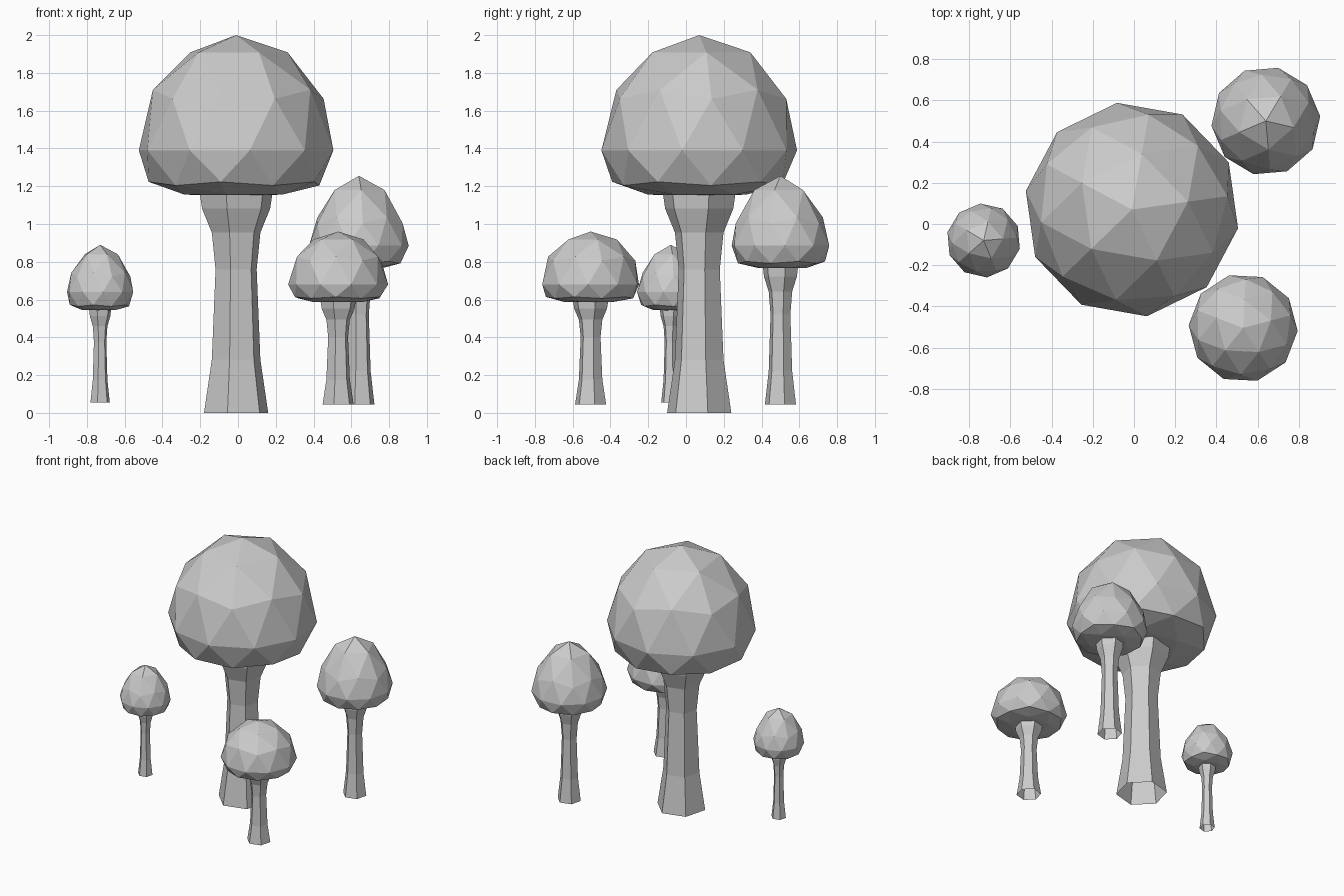
import bpy, bmesh
from math import sin, cos, radians
from mathutils import Matrix

if "Cube" in bpy.data.objects:
    bpy.data.objects.remove(bpy.data.objects["Cube"], do_unlink=True)

# Single stone grey for every part
grey = bpy.data.materials.new("stone_grey")
grey.use_nodes = True
grey.diffuse_color = (0.6, 0.6, 0.6, 1)
grey.node_tree.nodes["Principled BSDF"].inputs["Base Color"].default_value = grey.diffuse_color

# Stem profile: (fraction of height, fraction of foot radius)
STEM = [(0, 1), (0.245, 0.756), (0.66, 0.64), (0.83, 0.756), (0.94, 1.06), (1.02, 1.14)]


def finish(bm, name, location):
    mesh = bpy.data.meshes.new(name)
    bm.to_mesh(mesh)
    bm.free()
    mesh.materials.append(grey)
    obj = bpy.data.objects.new(name, mesh)
    obj.location = location
    bpy.context.collection.objects.link(obj)


def make_stem(name, x, y, foot, height, radius, sides=6):
    bm = bmesh.new()
    rings = []
    for h, r in STEM:
        angles = [radians(15 + 360 * i / sides) for i in range(sides)]
        rings.append([bm.verts.new((cos(a) * r * radius, sin(a) * r * radius, h * height))
                      for a in angles])
    for low, high in zip(rings, rings[1:]):
        for i in range(sides):
            j = (i + 1) % sides
            bm.faces.new((low[i], low[j], high[j], high[i]))
    finish(bm, name, (x, y, foot))


def make_cap(name, x, y, rim, radius, rise, drop, point, turn):
    # Faceted dome: upper half stretched to a point, lower half flattened
    bm = bmesh.new()
    bmesh.ops.create_icosphere(bm, subdivisions=2, radius=1)
    bmesh.ops.rotate(bm, verts=bm.verts, matrix=Matrix.Rotation(radians(turn), 3, "Z"))
    for v in bm.verts:
        v.co.normalize()
        z = v.co.z
        if z > 0:
            z = rise * z ** point
        else:
            z = -drop * (1 - (1 + z) ** 2)
        v.co = (v.co.x * radius, v.co.y * radius, z)
    finish(bm, name, (x, y, rim))


# name, x, y, foot z, foot radius, rim z, cap radius, cap rise, cap drop, point, turn
MUSHROOMS = [
    ("large", -0.01, 0.07, 0, 0.176, 1.39, 0.523, 0.61, 0.24, 1, 8),
    ("small_right", -0.73, -0.08, 0.055, 0.053, 0.64, 0.18, 0.25, 0.098, 1.4, 5),
    ("back_left", 0.64, 0.5, 0.045, 0.085, 0.885, 0.265, 0.37, 0.12, 1.4, -13),
    ("front_left", 0.53, -0.505, 0.045, 0.085, 0.68, 0.265, 0.28, 0.095, 1, 15),
]
for name, x, y, foot, foot_r, rim, cap_r, rise, drop, point, turn in MUSHROOMS:
    make_stem(name + "_stem", x, y, foot, rim - drop - foot, foot_r)
    make_cap(name + "_cap", x, y, rim, cap_r, rise, drop, point, turn)
